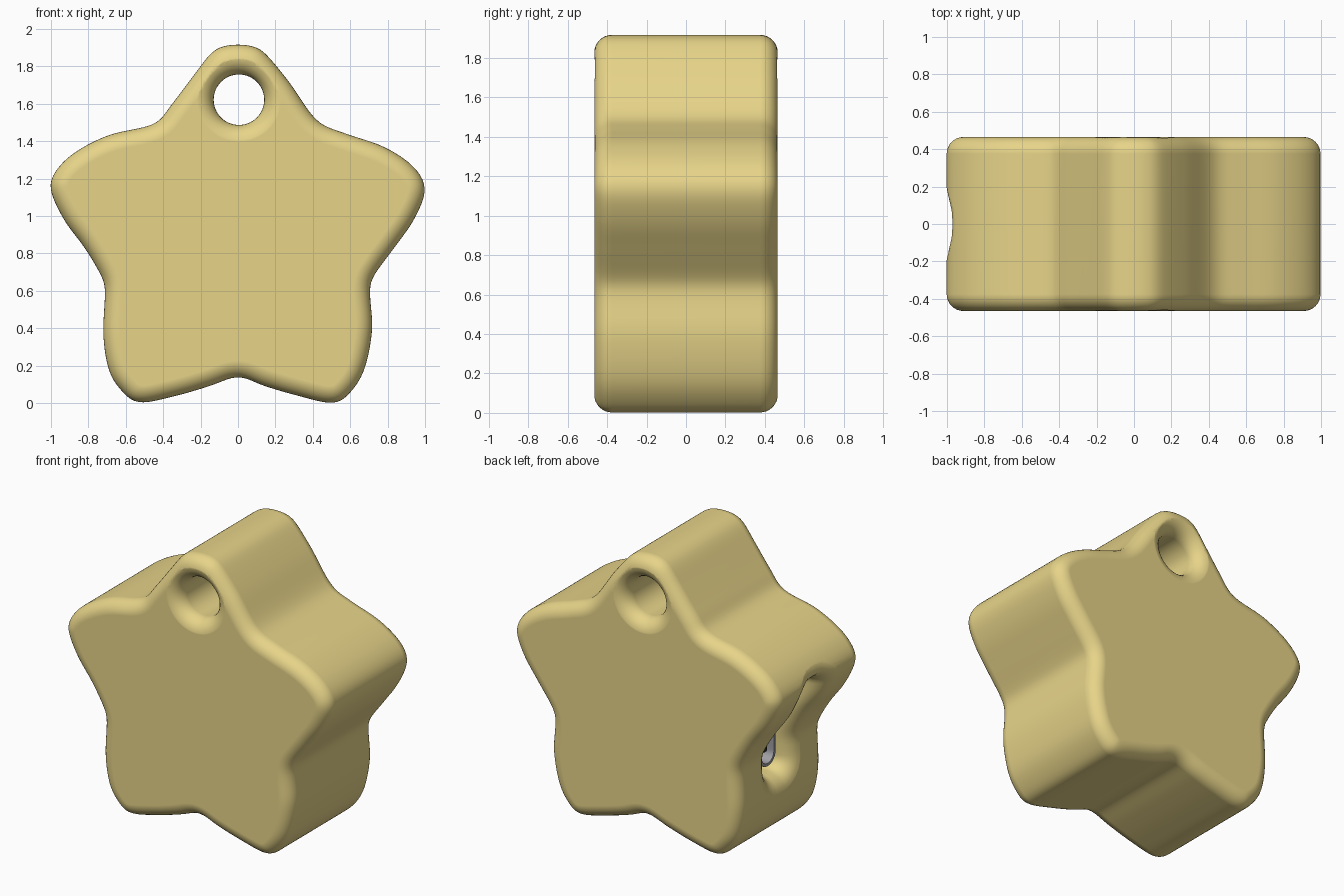
import bpy, bmesh
from math import sin, cos, pi
from mathutils import Vector

if "Cube" in bpy.data.objects:
    bpy.data.objects.remove(bpy.data.objects["Cube"])

# Star outline (x, z), counter-clockwise from the top tip
OUTLINE = [(0, 1.917), (-.09, 1.905), (-.15, 1.865), (-.235, 1.754), (-.36, 1.59), (-.45, 1.492),
           (-.69, 1.433), (-.877, 1.337), (-.978, 1.235), (-1.002, 1.14), (-.93, .98),
           (-.82, .83), (-.733, .684), (-.711, .604), (-.72, .364), (-.69, .176),
           (-.626, .07), (-.53, .003), (-.34, .037), (-.155, .09), (0, .14),
           (.14, .092), (.3, .045), (.503, .0), (.594, .05), (.674, .176), (.717, .39),
           (.706, .578), (.72, .67), (.834, .829), (.94, .98), (1.0, 1.14),
           (.94, 1.262), (.78, 1.37), (.567, 1.444), (.42, 1.513), (.273, 1.717),
           (.15, 1.865), (.09, 1.905)]
HALF, FILLET = .465, .09


def material(name, rgb):
    m = bpy.data.materials.new(name)
    m.diffuse_color = (*rgb, 1)
    m.use_nodes = True
    m.node_tree.nodes["Principled BSDF"].inputs["Base Color"].default_value = m.diffuse_color
    return m


def smooth_loop(pts, n=8, count=260):
    """Closed Catmull-Rom curve, evenly resampled and lightly relaxed."""
    p = [Vector(q) for q in pts]
    fine = []
    for i in range(len(p)):
        a, b, c, d = (p[(i + k) % len(p)] for k in (-1, 0, 1, 2))
        for s in range(n):
            t = s / n
            fine.append(.5 * (2 * b + (c - a) * t + (2 * a - 5 * b + 4 * c - d) * t * t
                              + (3 * b - a - 3 * c + d) * t ** 3))
    fine.append(fine[0])
    step = sum((b - a).length for a, b in zip(fine, fine[1:])) / count
    out, run = [], 0
    for a, b in zip(fine, fine[1:]):
        seg = (b - a).length
        while len(out) < count and len(out) * step < run + seg:
            out.append(a.lerp(b, (len(out) * step - run) / seg))
        run += seg
    for _ in range(2):
        out = [.25 * out[i - 1] + .5 * q + .25 * out[(i + 1) % len(out)] for i, q in enumerate(out)]
    return out


def inset(loop, d):
    """Move a counter-clockwise loop inward by d."""
    res = []
    for i, q in enumerate(loop):
        t = (loop[(i + 1) % len(loop)] - loop[i - 1]).normalized()
        res.append(q + Vector((-t.y, t.x)) * d)
    return res


def loft(name, rings, mat=None):
    """Skin closed rings and cap both ends."""
    bm = bmesh.new()
    vs = [[bm.verts.new(c) for c in r] for r in rings]
    n = len(rings[0])
    for a, b in zip(vs, vs[1:]):
        for i in range(n):
            j = (i + 1) % n
            bm.faces.new((a[i], a[j], b[j], b[i]))
    bm.faces.new(vs[0][::-1])
    bm.faces.new(vs[-1])
    if bm.calc_volume(signed=True) < 0:
        bmesh.ops.reverse_faces(bm, faces=bm.faces)
    me = bpy.data.meshes.new(name)
    bm.to_mesh(me)
    bm.free()
    ob = bpy.data.objects.new(name, me)
    bpy.context.collection.objects.link(ob)
    if mat:
        me.materials.append(mat)
    return ob


def activate(ob):
    bpy.ops.object.select_all(action='DESELECT')
    ob.select_set(True)
    bpy.context.view_layer.objects.active = ob


def cut(ob, cutter):
    """Subtract cutter, using the first solver that gives a sound result."""
    cutter.hide_render = True
    activate(ob)
    before = len(ob.data.polygons)
    m = ob.modifiers.new("cut", 'BOOLEAN')
    m.object, m.operation = cutter, 'DIFFERENCE'
    for solver in ('MANIFOLD', 'EXACT', 'FLOAT'):
        m.solver = solver
        bpy.context.view_layer.update()
        dg = bpy.context.evaluated_depsgraph_get()
        if len(ob.evaluated_get(dg).data.polygons) > before:
            break
    bpy.ops.object.modifier_apply(modifier=m.name)
    bpy.data.objects.remove(cutter)


def finish(ob):
    activate(ob)
    bpy.ops.object.shade_smooth_by_angle(angle=.6)
    w = ob.modifiers.new("weighted", 'WEIGHTED_NORMAL')
    w.keep_sharp = True


def rounded_rect(hy, z0, z1, r, grow=0):
    """(y, z) loop, finely split on the long sides, pushed outward by grow."""
    corners = [(hy - r, z1 - r), (r - hy, z1 - r), (r - hy, z0 + r), (hy - r, z0 + r)]
    pts = []
    for k, (cy, cz) in enumerate(corners):
        for s in range(7):
            a = (k + s / 6) * pi / 2
            pts.append((cy + (r + grow) * cos(a), cz + (r + grow) * sin(a)))
        if k in (1, 3):
            y, zb = pts[-1][0], corners[(k + 1) % 4][1]
            pts += [(y, cz + (zb - cz) * s / 16) for s in range(1, 16)]
    return pts


gold = material("pale_gold", (.80, .66, .25))
grey = material("metal_grey", (.35, .35, .38))
black = material("black", (.02, .02, .02))

# Star body with rounded front and back rims
star = smooth_loop(OUTLINE)
steps = [i * pi / 16 for i in range(9)]
section = [(FILLET * (1 - sin(a)), -HALF + FILLET * (1 - cos(a))) for a in steps]
section += [(d, -y) for d, y in reversed(section)]
body = loft("star_body", [[(p.x, y, p.y) for p in inset(star, d)] for d, y in section], gold)

# Through hole with flared mouths
flare = .1
prof = [(.135 + flare, -HALF - .1)]
prof += [(.135 + flare * (1 - sin(a)), -HALF - .001 + flare * (1 - cos(a))) for a in steps]
prof += [(r, -y) for r, y in reversed(prof)]
cut(body, loft("hole_cutter", [[(.005 + r * cos(k * pi / 32), y, 1.622 + r * sin(k * pi / 32))
                                for k in range(64)] for r, y in prof]))


# Port pocket on the left side, its rounded lip following the star outline
def side_x(z):
    xs = []
    for a, b in zip(star, star[1:]):
        if a.x < -.5 and (a.y - z) * (b.y - z) <= 0 and a.y != b.y:
            xs.append(a.x + (b.x - a.x) * (z - a.y) / (b.y - a.y))
    return min(xs)


lip = .13
rect = lambda g: rounded_rect(.11, .43, 1.15, .08, g)
rings = [[(-1.2, y, z) for y, z in rect(lip)]]
for a in steps:
    rings.append([(side_x(z) - .002 + lip * (1 - cos(a)), y, z) for y, z in rect(lip * (1 - sin(a)))])
rings.append([(-.45, y, z) for y, z in rect(0)])
cut(body, loft("port_cutter", rings))
finish(body)

# Socket shell: hollow rounded sleeve, with a dark tongue inside
outer, inner = (rounded_rect(.085 - g, .48 + g, 1.05 - g, .08 - g) for g in (0, .02))
path = [(-.44, outer), (-.62, outer), (-.62, inner), (-.46, inner)]
finish(loft("socket_shell", [[(x, y, z) for y, z in lp] for x, lp in path], grey))
tongue = rounded_rect(.022, .57, .96, .015)
finish(loft("socket_tongue", [[(x, y, z) for y, z in tongue] for x in (-.445, -.60)], black))
